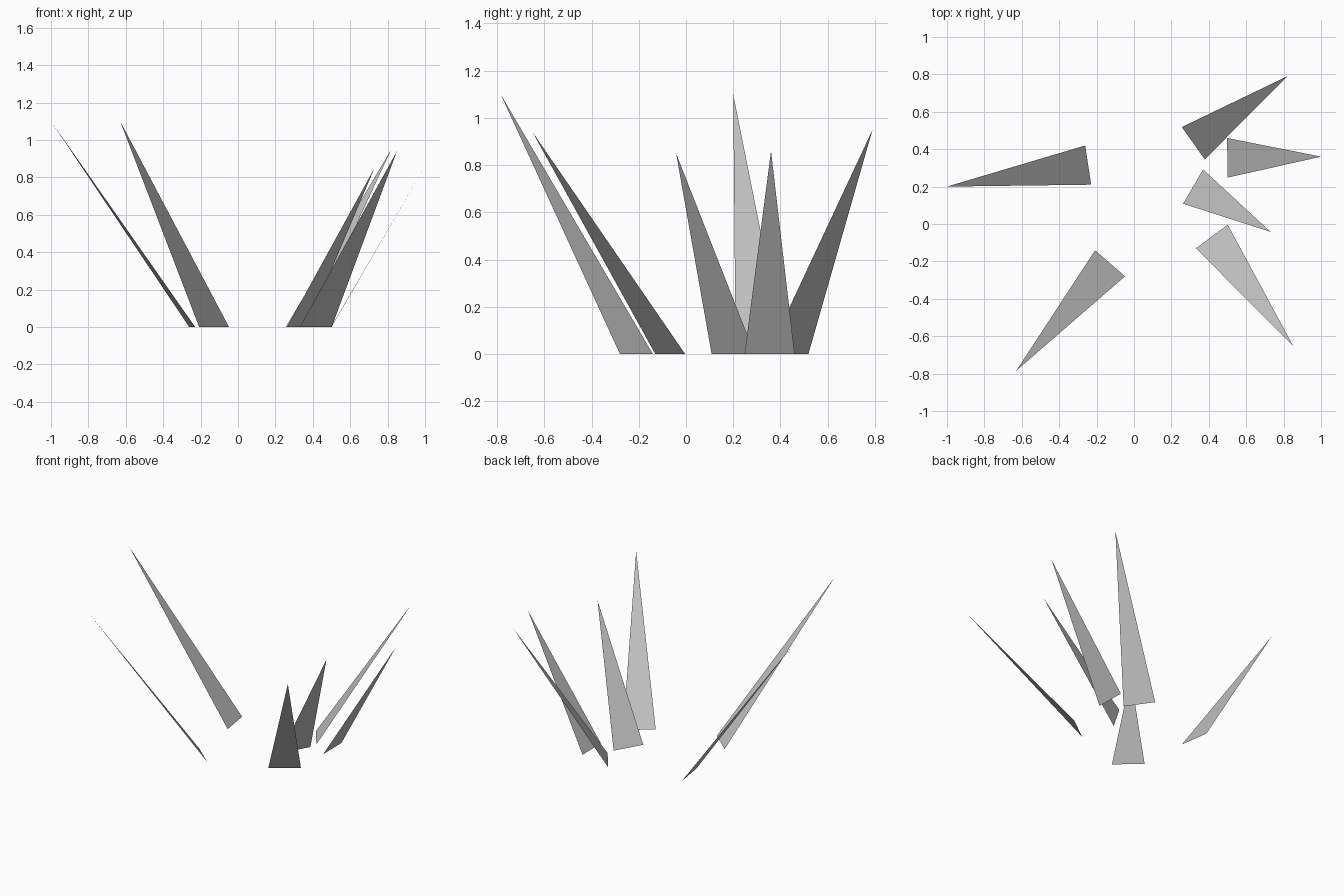
import bpy
import bmesh
from mathutils import Vector

cube = bpy.data.objects.get("Cube")
if cube:
    bpy.data.objects.remove(cube, do_unlink=True)

HALF_WIDTH = 0.106

# One plain grey for every blade
grey = bpy.data.materials.new("blade_grey")
grey.use_nodes = True
colour = (0.55, 0.55, 0.55, 1.0)
grey.diffuse_color = colour
grey.node_tree.nodes["Principled BSDF"].inputs["Base Color"].default_value = colour


def add_blade(name, base, tip):
    """A flat isosceles blade standing on the ground and leaning to its tip."""
    base = Vector((base[0], base[1], 0.0))
    tip = Vector(tip)
    lean = (tip - base).to_2d().normalized()
    side = Vector((-lean.y, lean.x, 0.0)) * HALF_WIDTH

    bm = bmesh.new()
    bm.faces.new([bm.verts.new(p) for p in (base - side, tip, base + side)])
    mesh = bpy.data.meshes.new(name)
    bm.to_mesh(mesh)
    bm.free()
    mesh.materials.append(grey)
    blade = bpy.data.objects.new(name, mesh)
    bpy.context.collection.objects.link(blade)
    return blade


# Two tall blades on the right side
add_blade("grass_blade_right_back", (-0.245, 0.315), (-1.0, 0.2, 1.1))
add_blade("grass_blade_right_front", (-0.128, -0.21), (-0.63, -0.785, 1.1))

# Fan of four shorter blades on the left side
add_blade("grass_blade_left_back", (0.317, 0.432), (0.82, 0.79, 0.95))
add_blade("grass_blade_left_outer", (0.499, 0.354), (1.0, 0.36, 0.86))
add_blade("grass_blade_left_inner", (0.316, 0.2), (0.73, -0.042, 0.85))
add_blade("grass_blade_left_front", (0.416, -0.067), (0.85, -0.65, 0.94))
